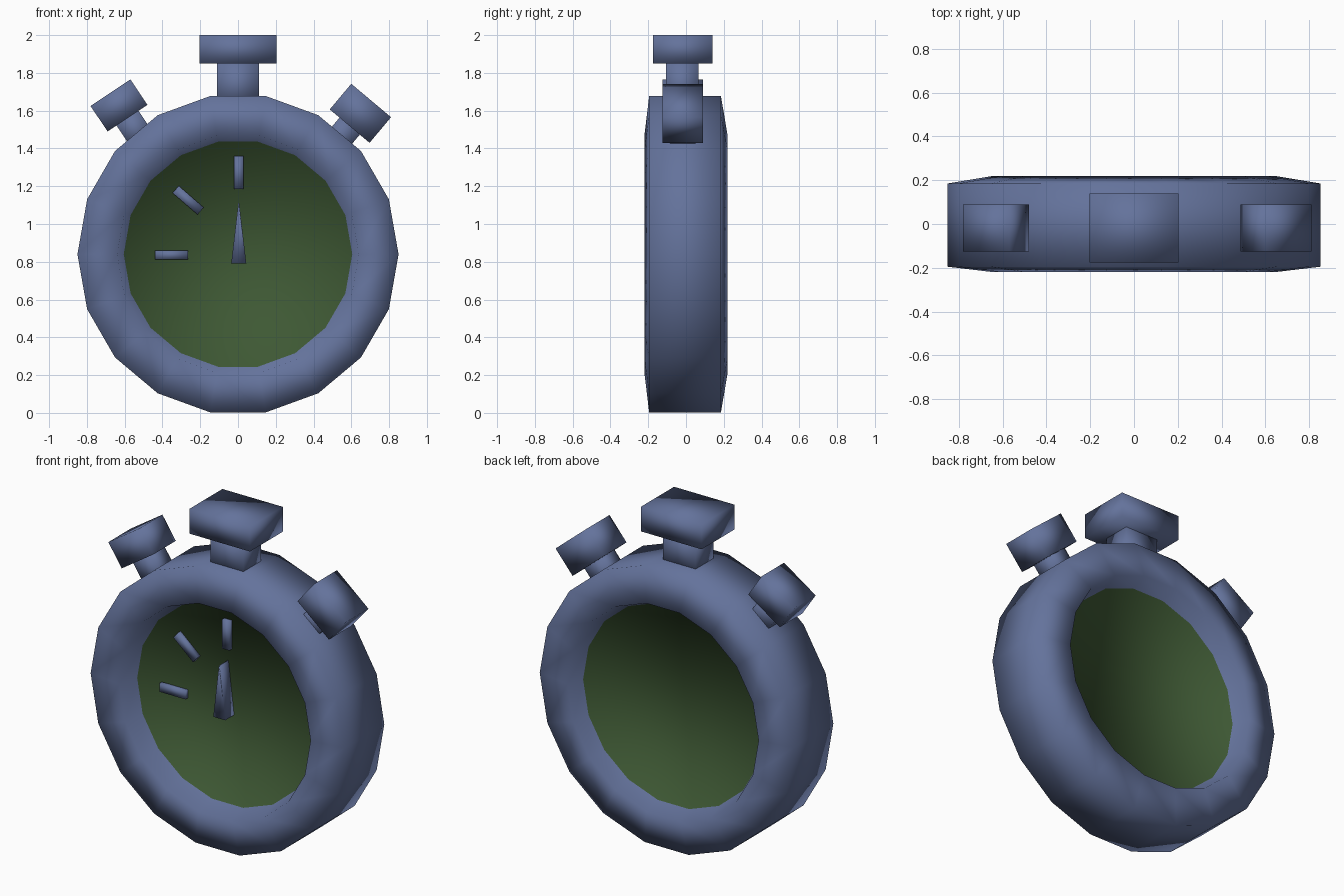
import bpy, bmesh, math
from mathutils import Matrix, Vector

if "Cube" in bpy.data.objects:
    bpy.data.objects.remove(bpy.data.objects["Cube"])

CZ = 0.84      # height of the body centre
SIDES = 18


def material(name, rgb):
    m = bpy.data.materials.new(name)
    m.diffuse_color = (*rgb, 1)
    m.use_nodes = True
    m.node_tree.nodes["Principled BSDF"].inputs["Base Color"].default_value = m.diffuse_color
    return m


metal = material("blue_metal", (0.127, 0.17, 0.33))
green = material("green_dial", (0.048, 0.098, 0.034))


def finish(name, bm, mats):
    bmesh.ops.recalc_face_normals(bm, faces=bm.faces[:])
    for f in bm.faces:
        f.smooth = True
    mesh = bpy.data.meshes.new(name)
    bm.to_mesh(mesh)
    bm.free()
    for m in mats:
        mesh.materials.append(m)
    ob = bpy.data.objects.new(name, mesh)
    bpy.context.collection.objects.link(ob)
    return ob


def block(name, x, z, w, h, y0, y1, tilt=0, top=1.0):
    """Box seen from the front: centre, size, depth range, clockwise tilt, top taper."""
    bm = bmesh.new()
    bmesh.ops.create_cube(bm, size=1)
    for v in bm.verts:
        s = top if v.co.z > 0 else 1
        v.co = Vector((v.co.x * w * s, v.co.y * (y1 - y0), v.co.z * h))
    bm.transform(Matrix.Translation((x, (y0 + y1) / 2, z))
                 @ Matrix.Rotation(math.radians(tilt), 4, 'Y'))
    return finish(name, bm, [metal])


# Body: rim profile (radius, y) turned round the y axis, with green dials closing both sides
profile = [(0.605, -0.10), (0.64, -0.22), (0.85, -0.195),
           (0.85, 0.185), (0.64, 0.22), (0.605, 0.12)]
bm = bmesh.new()
rings = []
for r, y in profile:
    angles = [2 * math.pi * i / SIDES for i in range(SIDES)]
    rings.append([bm.verts.new((r * math.cos(a), y, CZ + r * math.sin(a))) for a in angles])
for a, b in zip(rings, rings[1:]):
    for i in range(SIDES):
        j = (i + 1) % SIDES
        bm.faces.new((a[i], a[j], b[j], b[i]))
for ring in (rings[0], rings[-1]):
    bm.faces.new(ring).material_index = 1
finish("watch_body", bm, [metal, green])

# Crown on its stem
block("crown_stem", 0, 1.74, 0.22, 0.24, -0.105, 0.065)
block("crown", 0, 1.925, 0.405, 0.15, -0.175, 0.14)

# Side buttons, each with a short stem running into the body
for side, x, z, w, h, tilt in (("right", 0.648, 1.586, 0.275, 0.177, 40),
                               ("left", -0.63, 1.628, 0.254, 0.162, -33.7)):
    block(side + "_button", x, z, w, h, -0.125, 0.09, tilt)
    t = math.radians(tilt)
    block(side + "_button_stem", x - 0.15 * math.sin(t), z - 0.15 * math.cos(t),
          0.14, 0.2, -0.085, 0.05, tilt)

# Hand and hour marks on the front dial
block("hand", 0.004, 0.95, 0.08, 0.32, -0.185, -0.095, 0, 0.06)
for name, x, z, tilt in (("top_mark", 0.004, 1.272, 0),
                         ("diagonal_mark", -0.264, 1.126, -49),
                         ("left_mark", -0.352, 0.836, 90)):
    block(name, x, z, 0.05, 0.175, -0.125, -0.085, tilt)
